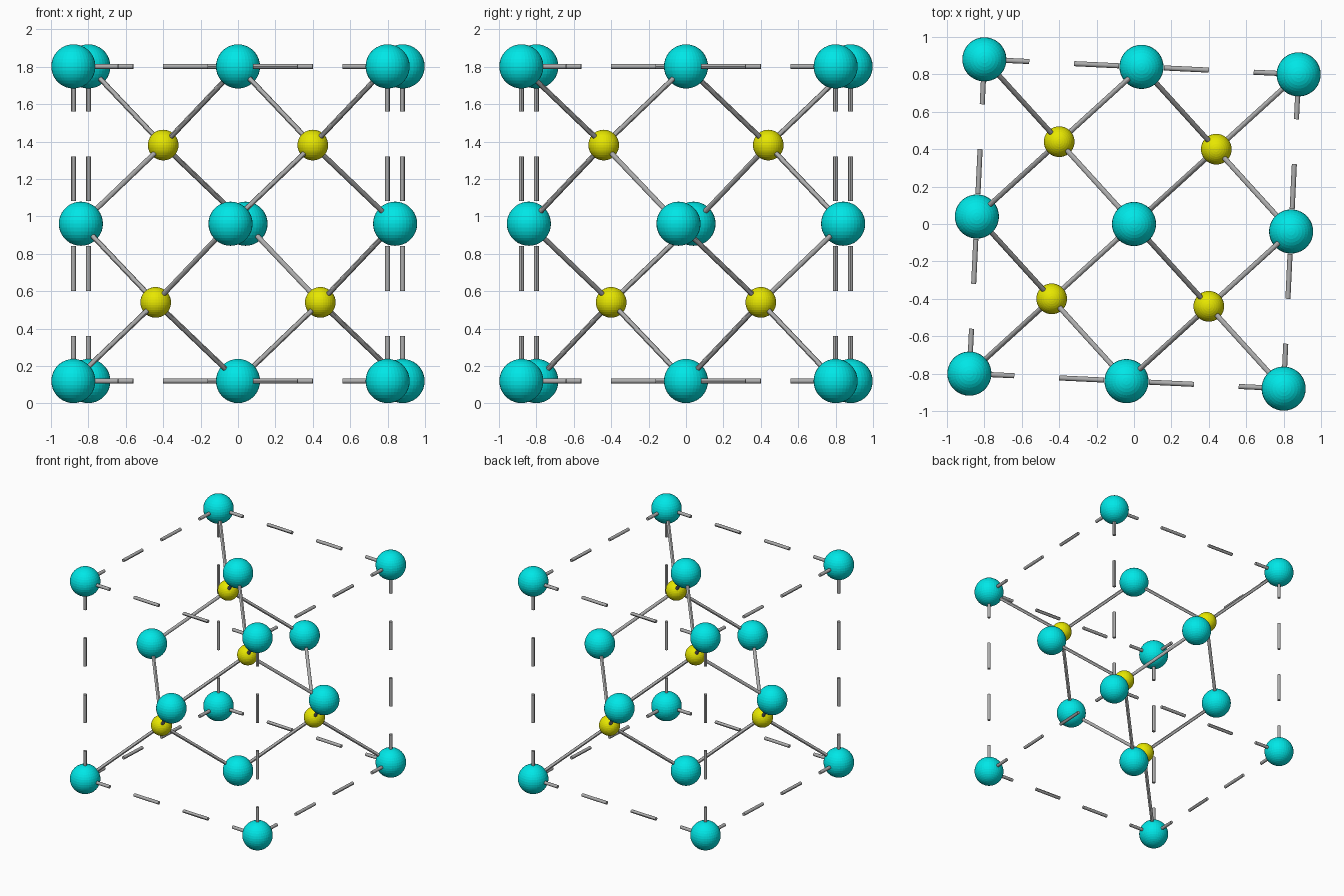
import bpy
import math
from itertools import product
from mathutils import Vector, Matrix

if "Cube" in bpy.data.objects:
    bpy.data.objects.remove(bpy.data.objects["Cube"])

HALF = 0.841                      # half the cell edge
CELL = Matrix.Translation((0, 0, 0.961)) @ Matrix.Rotation(math.radians(-2.73), 4, 'Z')


def material(name, rgb):
    m = bpy.data.materials.new(name)
    m.diffuse_color = (*rgb, 1)
    m.use_nodes = True
    m.node_tree.nodes["Principled BSDF"].inputs["Base Color"].default_value = m.diffuse_color
    return m


CYAN = material("cyan", (0.0, 0.8, 0.8))
YELLOW = material("yellow", (0.8, 0.8, 0.0))
GREY = material("grey", (0.42, 0.42, 0.42))


def place(p):
    """Cell coordinates (-1..1) to world space."""
    return CELL @ (Vector(p) * HALF)


def ball(name, p, radius, mat):
    bpy.ops.mesh.primitive_uv_sphere_add(segments=36, ring_count=18, radius=radius, location=place(p))
    ob = bpy.context.object
    ob.name = name
    ob.data.materials.append(mat)


def rod(name, p, q, radius):
    a, b = place(p), place(q)
    d = b - a
    bpy.ops.mesh.primitive_cylinder_add(vertices=12, radius=radius, depth=d.length, location=(a + b) / 2)
    ob = bpy.context.object
    ob.name = name
    ob.rotation_euler = d.to_track_quat('Z', 'Y').to_euler()
    ob.data.materials.append(GREY)
    bpy.ops.object.shade_smooth_by_angle()


# Large balls at the corners and face centres
for corner in product((-1, 1), repeat=3):
    ball("corner_ball", corner, 0.118, CYAN)
for axis in range(3):
    for s in (-1, 1):
        p = [0, 0, 0]
        p[axis] = s
        ball("face_ball", p, 0.118, CYAN)

# Small balls inside, each with four bonds
tetra = [Vector(s) * 0.5 for s in product((-1, 1), repeat=3) if s[0] * s[1] * s[2] < 0]
for centre in tetra:
    ball("inner_ball", centre, 0.082, YELLOW)
    for step in tetra:
        rod("bond", centre, centre + step, 0.0135)

# Dashed cell edges: four dashes and three gaps
for axis in range(3):
    for s, t in product((-1, 1), repeat=2):
        for k in range(0, 7, 2):
            ends = []
            for i in (k, k + 1):
                p = [s, t]
                p.insert(axis, -1 + 2 * i / 7)
                ends.append(p)
            rod("edge_dash", *ends, 0.0135)
